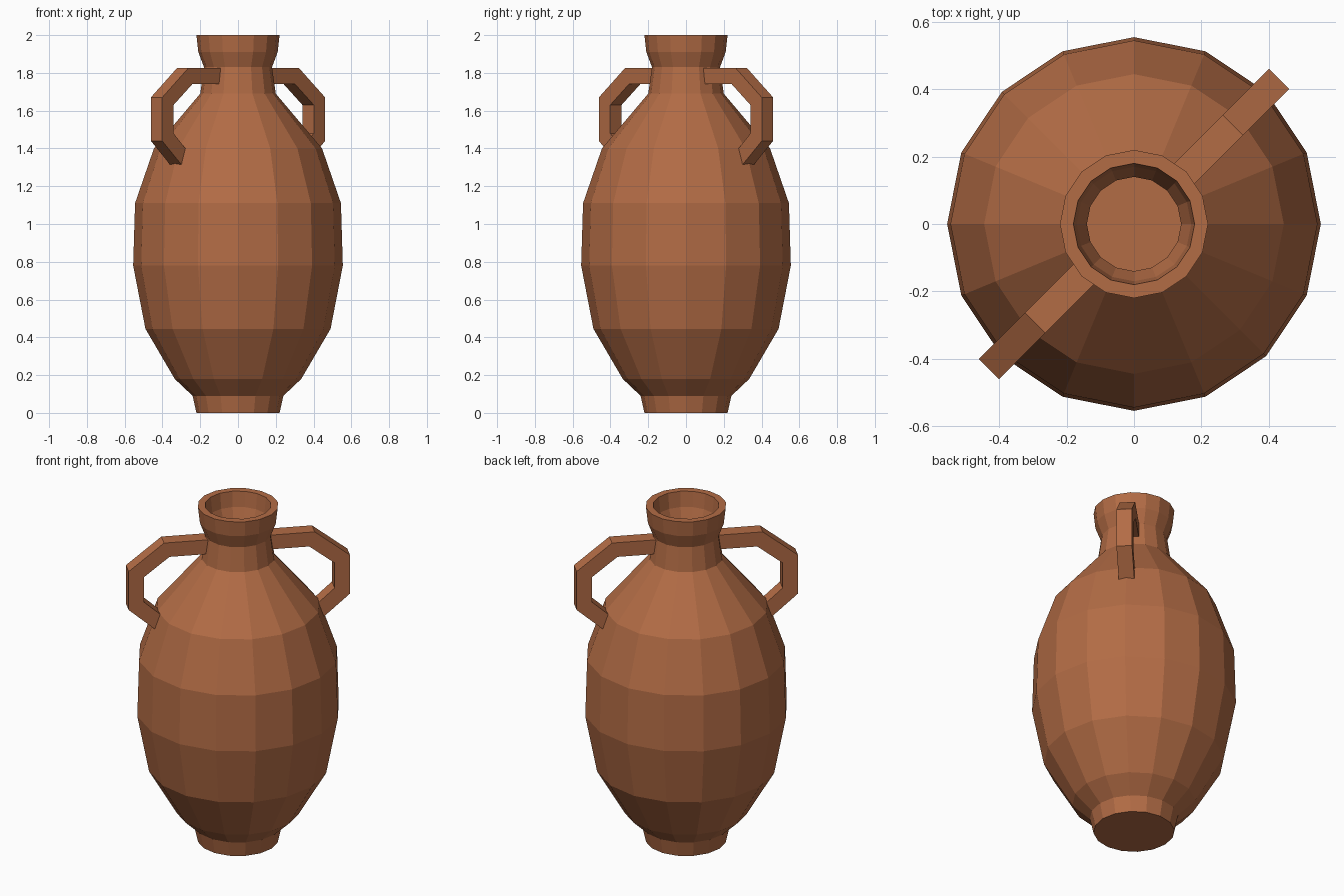
import bpy, bmesh, math
from mathutils import Vector

if "Cube" in bpy.data.objects:
    bpy.data.objects.remove(bpy.data.objects["Cube"])

clay = bpy.data.materials.new("clay")
clay.diffuse_color = (0.45, 0.15, 0.06, 1)
clay.use_nodes = True
clay.node_tree.nodes["Principled BSDF"].inputs["Base Color"].default_value = clay.diffuse_color
SIDES = 16


def finish(bm, name):
    bmesh.ops.recalc_face_normals(bm, faces=bm.faces)
    mesh = bpy.data.meshes.new(name)
    bm.to_mesh(mesh)
    bm.free()
    mesh.materials.append(clay)
    obj = bpy.data.objects.new(name, mesh)
    bpy.context.collection.objects.link(obj)
    return obj


def lathe(name, profile):
    bm = bmesh.new()
    rings = [[bm.verts.new((r * math.cos(math.tau * i / SIDES),
                            r * math.sin(math.tau * i / SIDES), z))
              for i in range(SIDES)] for r, z in profile]
    for a, b in zip(rings, rings[1:]):
        for i in range(SIDES):
            j = (i + 1) % SIDES
            bm.faces.new((a[i], a[j], b[j], b[i]))
    bm.faces.new(rings[0])
    bm.faces.new(rings[-1])
    return finish(bm, name)


def handle(name, angle, outer, inner, width):
    # mitred strap: square sections swept along the outer and inner outlines
    d = Vector((math.cos(angle), math.sin(angle), 0))
    n = Vector((-d.y, d.x, 0)) * width / 2
    up = Vector((0, 0, 1))
    bm = bmesh.new()
    loops = []
    for o, i in zip(outer, inner):
        po, pi = d * o[0] + up * o[1], d * i[0] + up * i[1]
        loops.append([bm.verts.new(p) for p in (po - n, po + n, pi + n, pi - n)])
    for a, b in zip(loops, loops[1:]):
        for k in range(4):
            m = (k + 1) % 4
            bm.faces.new((a[k], a[m], b[m], b[k]))
    bm.faces.new(loops[0])
    bm.faces.new(loops[-1])
    return finish(bm, name)


# Hollow jar: outer wall from foot to rim, then the inner wall down to the floor
outer_wall = [(0.22, 0), (0.24, 0.09), (0.335, 0.18), (0.49, 0.445), (0.555, 0.78),
              (0.545, 1.11), (0.445, 1.40), (0.20, 1.69), (0.18, 1.83),
              (0.21, 1.91), (0.22, 2.0)]
inner_wall = [(r - 0.04, z) for r, z in reversed(outer_wall[2:])] + [(0.20, 0.12)]
lathe("jar_body", outer_wall + inner_wall)

# Two handles on the diagonal, from neck to shoulder
outer = [(0.15, 1.825), (0.415, 1.825), (0.61, 1.67), (0.61, 1.44), (0.45, 1.30)]
inner = [(0.15, 1.74), (0.385, 1.74), (0.525, 1.63), (0.525, 1.48), (0.405, 1.372)]
for side, angle in (("right", math.pi / 4), ("left", math.pi * 5 / 4)):
    handle("handle_" + side, angle, outer, inner, 0.085)
